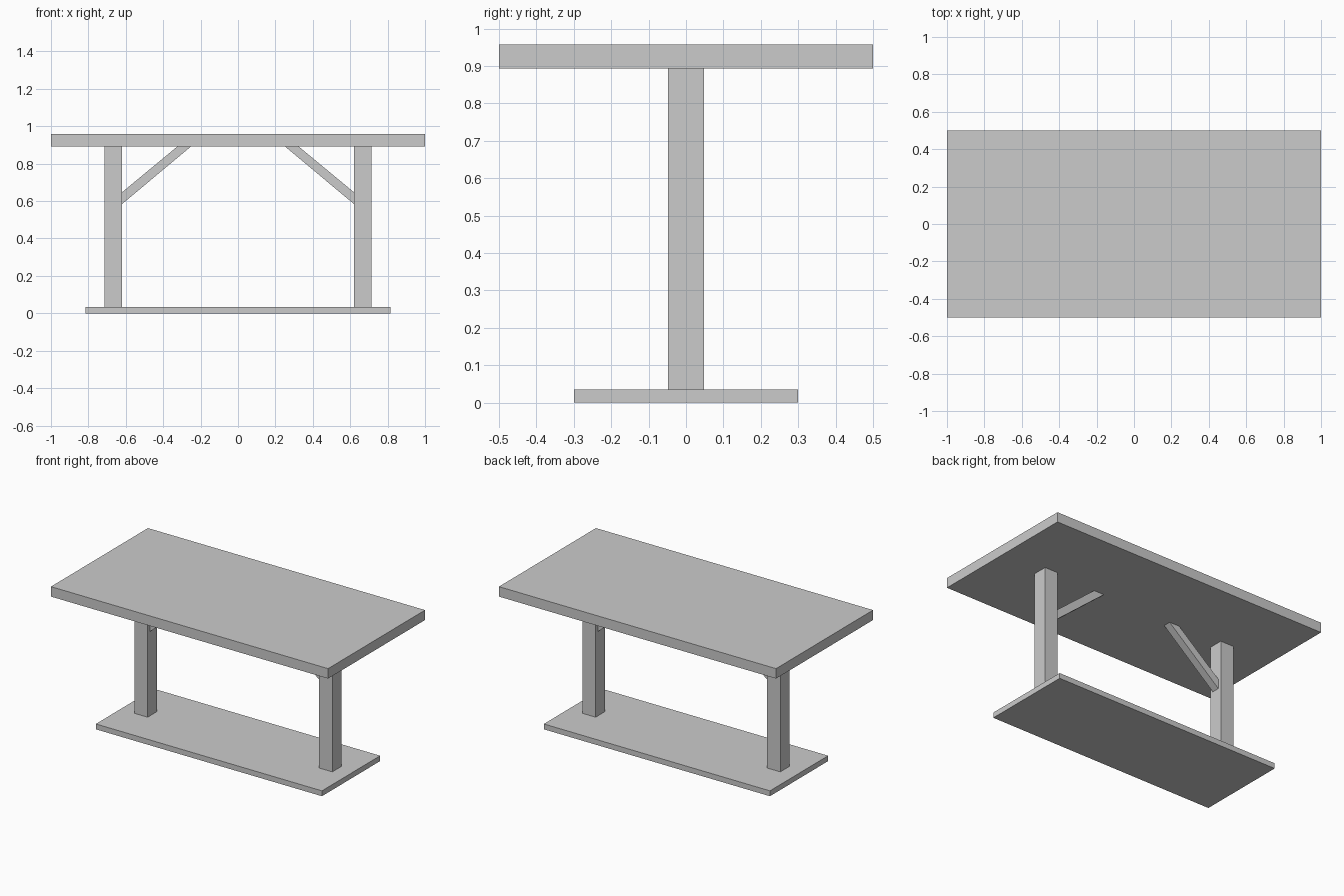
import bpy
import bmesh

if "Cube" in bpy.data.objects:
    bpy.data.objects.remove(bpy.data.objects["Cube"], do_unlink=True)

GREY = (0.6, 0.6, 0.6, 1)
grey = bpy.data.materials.new("light grey")
grey.use_nodes = True
grey.diffuse_color = GREY
grey.node_tree.nodes["Principled BSDF"].inputs["Base Color"].default_value = GREY


def prism(name, profile, depth):
    """Extrude an (x, z) outline along y, centred on y = 0."""
    bm = bmesh.new()
    face = bm.faces.new([bm.verts.new((x, -depth / 2, z)) for x, z in profile])
    result = bmesh.ops.extrude_face_region(bm, geom=[face])
    moved = [v for v in result["geom"] if isinstance(v, bmesh.types.BMVert)]
    bmesh.ops.translate(bm, verts=moved, vec=(0, depth, 0))
    bmesh.ops.recalc_face_normals(bm, faces=bm.faces)
    mesh = bpy.data.meshes.new(name)
    bm.to_mesh(mesh)
    bm.free()
    mesh.materials.append(grey)
    obj = bpy.data.objects.new(name, mesh)
    bpy.context.collection.objects.link(obj)
    return obj


def box(name, x0, x1, z0, z1, depth):
    return prism(name, [(x0, z0), (x1, z0), (x1, z1), (x0, z1)], depth)


BASE_TOP, TOP_UNDER, TOP = 0.035, 0.893, 0.958
LEG_IN, LEG_OUT = 0.619, 0.714

# Slabs
box("table_top", -1, 1, TOP_UNDER, TOP, 1)
box("base_board", -0.816, 0.816, 0, BASE_TOP, 0.6)

# Legs and diagonal braces, mirrored in x
for side, s in (("left", 1), ("right", -1)):
    box(side + "_leg", s * LEG_IN, s * LEG_OUT, BASE_TOP, TOP_UNDER, 0.095)
    outline = [(LEG_IN, 0.585), (LEG_IN, 0.648), (0.323, TOP_UNDER), (0.25, TOP_UNDER)]
    prism(side + "_brace", [(s * x, z) for x, z in outline], 0.05)
